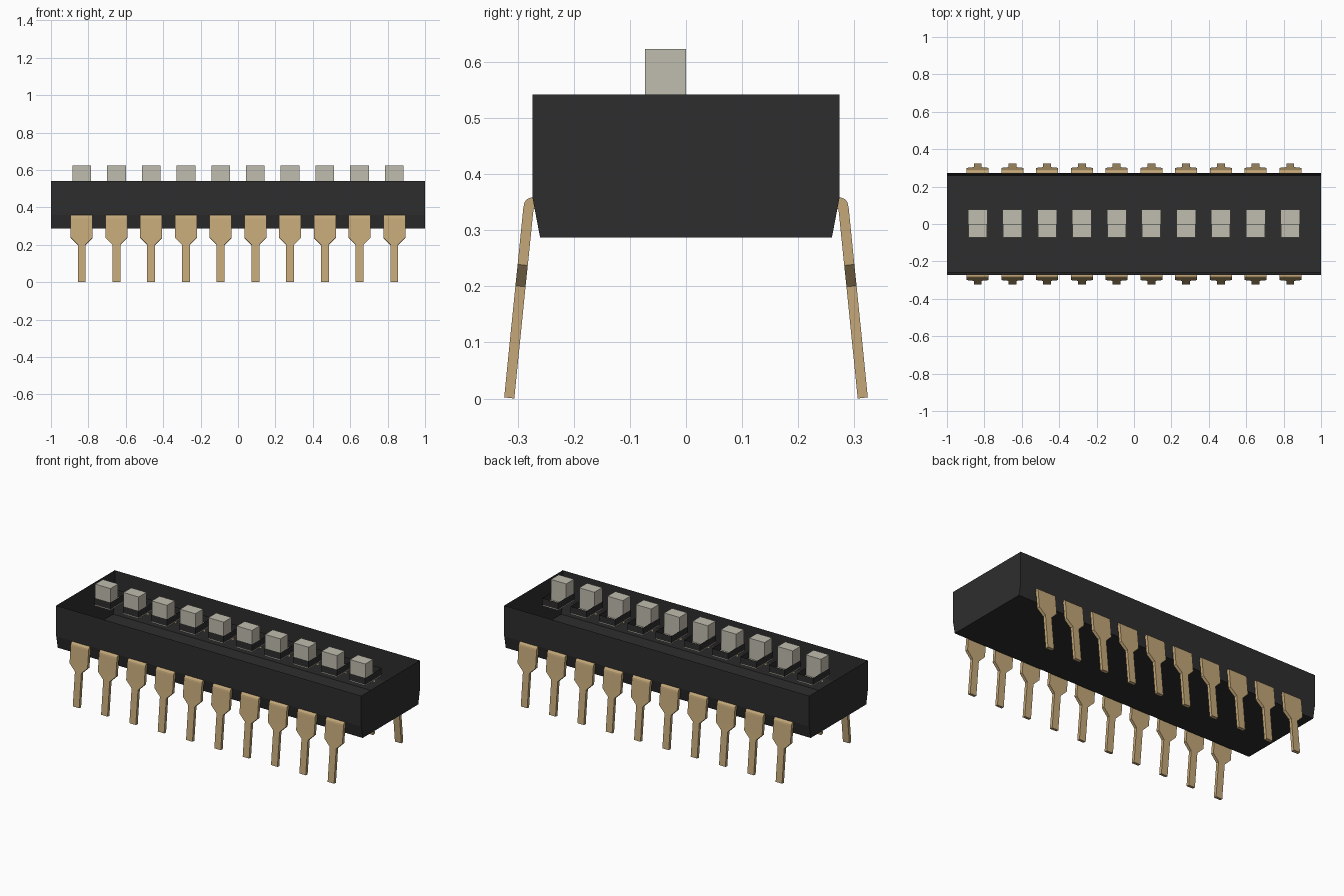
import bpy, bmesh

cube = bpy.data.objects.get("Cube")
if cube:
    bpy.data.objects.remove(cube, do_unlink=True)


def material(name, rgb):
    m = bpy.data.materials.new(name)
    m.use_nodes = True
    m.diffuse_color = (*rgb, 1)
    bsdf = m.node_tree.nodes["Principled BSDF"]
    bsdf.inputs["Base Color"].default_value = (*rgb, 1)
    bsdf.inputs["Roughness"].default_value = 0.6
    return m


BLACK = material("black plastic", (0.027, 0.027, 0.027))
GOLD = material("pale gold metal", (0.55, 0.39, 0.19))
CREAM = material("cream plastic", (0.53, 0.51, 0.425))


def finish(name, bm, mat):
    bmesh.ops.recalc_face_normals(bm, faces=bm.faces)
    me = bpy.data.meshes.new(name)
    bm.to_mesh(me)
    bm.free()
    me.materials.append(mat)
    ob = bpy.data.objects.new(name, me)
    bpy.context.collection.objects.link(ob)
    return ob


def loft(name, rings, mat, cap_start=True, cap_end=True):
    """Skin a list of four-point rings."""
    bm = bmesh.new()
    loops = [[bm.verts.new(p) for p in ring] for ring in rings]
    for a, b in zip(loops, loops[1:]):
        for i in range(4):
            j = (i + 1) % 4
            bm.faces.new((a[i], a[j], b[j], b[i]))
    if cap_start:
        bm.faces.new(loops[0])
    if cap_end:
        bm.faces.new(loops[-1])
    return finish(name, bm, mat)


def rect(x0, x1, y0, y1, z):
    return [(x0, y0, z), (x1, y0, z), (x1, y1, z), (x0, y1, z)]


def box(name, x0, x1, y0, y1, z0, z1, mat, caps=True):
    return loft(name, [rect(x0, x1, y0, y1, z0), rect(x0, x1, y0, y1, z1)],
                mat, caps, caps)


# Housing: open-topped shell, long sides tapering in near the base
loft("housing", [rect(-1, 1, -0.26, 0.26, 0.287),
                 rect(-1, 1, -0.274, 0.274, 0.36),
                 rect(-1, 1, -0.274, 0.274, 0.542)], BLACK, cap_end=False)

# Pin stations: outer y, outer z, inner y, inner z, half width
PIN = [(0.270, 0.358, 0.270, 0.338, 0.059),
       (0.277, 0.358, 0.271, 0.338, 0.059),
       (0.284, 0.355, 0.2715, 0.337, 0.059),
       (0.288, 0.349, 0.272, 0.336, 0.059),
       (0.290, 0.339, 0.272, 0.335, 0.059),
       (0.300, 0.239, 0.282, 0.237, 0.059),
       (0.304, 0.201, 0.286, 0.199, 0.021),
       (0.324, 0.002, 0.306, 0.000, 0.021)]


def pin(name, x, side):
    rings = [[(x - w, side * yo, zo), (x + w, side * yo, zo),
              (x + w, side * yi, zi), (x - w, side * yi, zi)]
             for yo, zo, yi, zi, w in PIN]
    loft(name, rings, GOLD)


COUNT, PITCH = 10, 0.1857
for i in range(COUNT):
    x = (i - (COUNT - 1) / 2) * PITCH
    pin(f"front_pin_{i + 1}", x, -1)
    pin(f"back_pin_{i + 1}", x, 1)
    # Switch: slot walls, slot floor and the slider pushed to the front
    box(f"slot_wall_{i + 1}", x - 0.052, x + 0.052, -0.076, 0.078,
        0.502, 0.542, BLACK, caps=False)
    box(f"slot_floor_{i + 1}", x - 0.052, x + 0.052, -0.076, 0.078,
        0.496, 0.502, CREAM)
    box(f"slider_{i + 1}", x - 0.05, x + 0.05, -0.073, 0.0,
        0.502, 0.623, CREAM)
